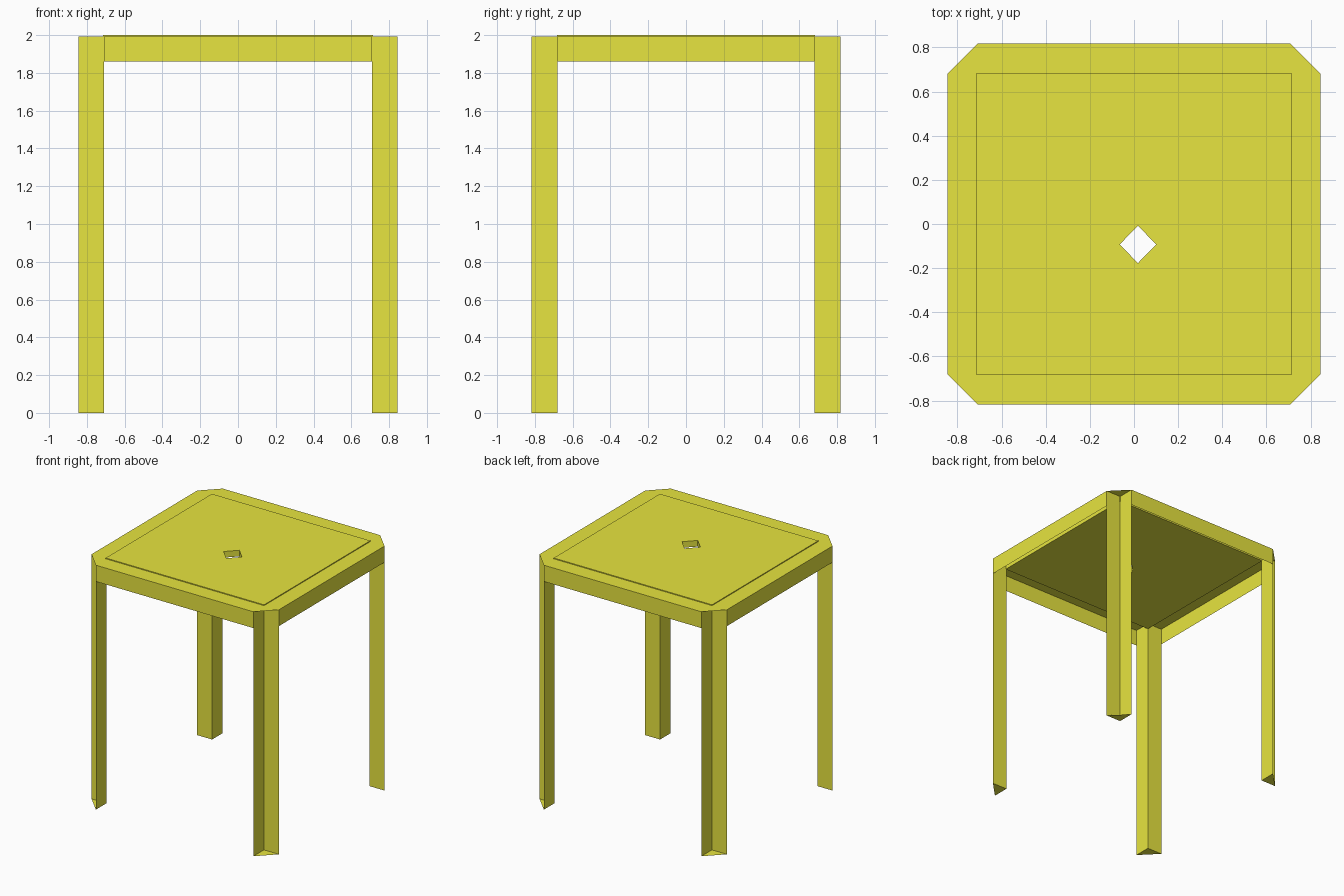
import bpy

if "Cube" in bpy.data.objects:
    bpy.data.objects.remove(bpy.data.objects["Cube"])

X, Y = 0.845, 0.817        # outer half sizes
IX, IY = 0.71, 0.68        # chamfer / leg corner
RIM, LOW = 1.993, 1.86     # rim height, apron bottom

paint = bpy.data.materials.new("yellow_paint")
paint.diffuse_color = (0.8, 0.78, 0.05, 1)
paint.use_nodes = True
paint.node_tree.nodes["Principled BSDF"].inputs["Base Color"].default_value = paint.diffuse_color


def make(name, verts, faces):
    mesh = bpy.data.meshes.new(name)
    mesh.from_pydata(verts, [], faces)
    mesh.materials.append(paint)
    obj = bpy.data.objects.new(name, mesh)
    bpy.context.collection.objects.link(obj)
    return obj


# Thin rim around the panel: chamfered outline, rectangular inside
octagon = [(-IX, -Y), (IX, -Y), (X, -IY), (X, IY),
           (IX, Y), (-IX, Y), (-X, IY), (-X, -IY)]
inner = [(-IX, -IY), (IX, -IY), (IX, IY), (-IX, IY)]
verts = [(x, y, RIM) for x, y in octagon + inner]
faces = []
for i in range(4):
    a, b, j = 2 * i, 2 * i + 1, (i + 1) % 4
    faces.append((a, b, 8 + j, 8 + i))
    faces.append((b, (b + 1) % 8, 8 + j))
make("top_rim", verts, faces)

# Sheet aprons on the four straight sides, open at the chamfers
for i, side in enumerate(("front", "right", "back", "left")):
    p, q = octagon[2 * i], octagon[2 * i + 1]
    make(side + "_apron",
         [(*p, LOW), (*q, LOW), (*q, RIM), (*p, RIM)], [(0, 1, 2, 3)])

# Slightly raised centre panel with a diamond-shaped through hole
PX, PY = IX + 0.004, IY + 0.004
outer = [(-PX, -PY), (PX, -PY), (PX, PY), (-PX, PY)]
hole = [(0.018, -0.177), (0.1, -0.093), (0.018, -0.007), (-0.065, -0.093)]
verts = [(x, y, z) for z in (2.0, 1.95) for x, y in outer + hole]
faces = []
for i in range(4):
    j = (i + 1) % 4
    for tri in ((i, j, 4 + i), (j, 4 + j, 4 + i)):
        faces.append(tri)
        faces.append(tuple(v + 8 for v in reversed(tri)))
    faces.append((i, i + 8, j + 8, j))
    faces.append((4 + i, 4 + j, 12 + j, 12 + i))
make("centre_panel", verts, faces)

# Angle-section legs, open toward the chamfer, with a triangular foot
for name, sx, sy in (("front_right_leg", 1, -1), ("front_left_leg", -1, -1),
                     ("back_right_leg", 1, 1), ("back_left_leg", -1, 1)):
    section = [(sx * IX, sy * Y), (sx * IX, sy * IY), (sx * X, sy * IY)]
    verts = [(x, y, z) for z in (0, RIM) for x, y in section]
    faces = [(0, 1, 4, 3), (1, 2, 5, 4), (0, 2, 1)]
    if sx * sy > 0:
        faces = [f[::-1] for f in faces]
    make(name, verts, faces)
